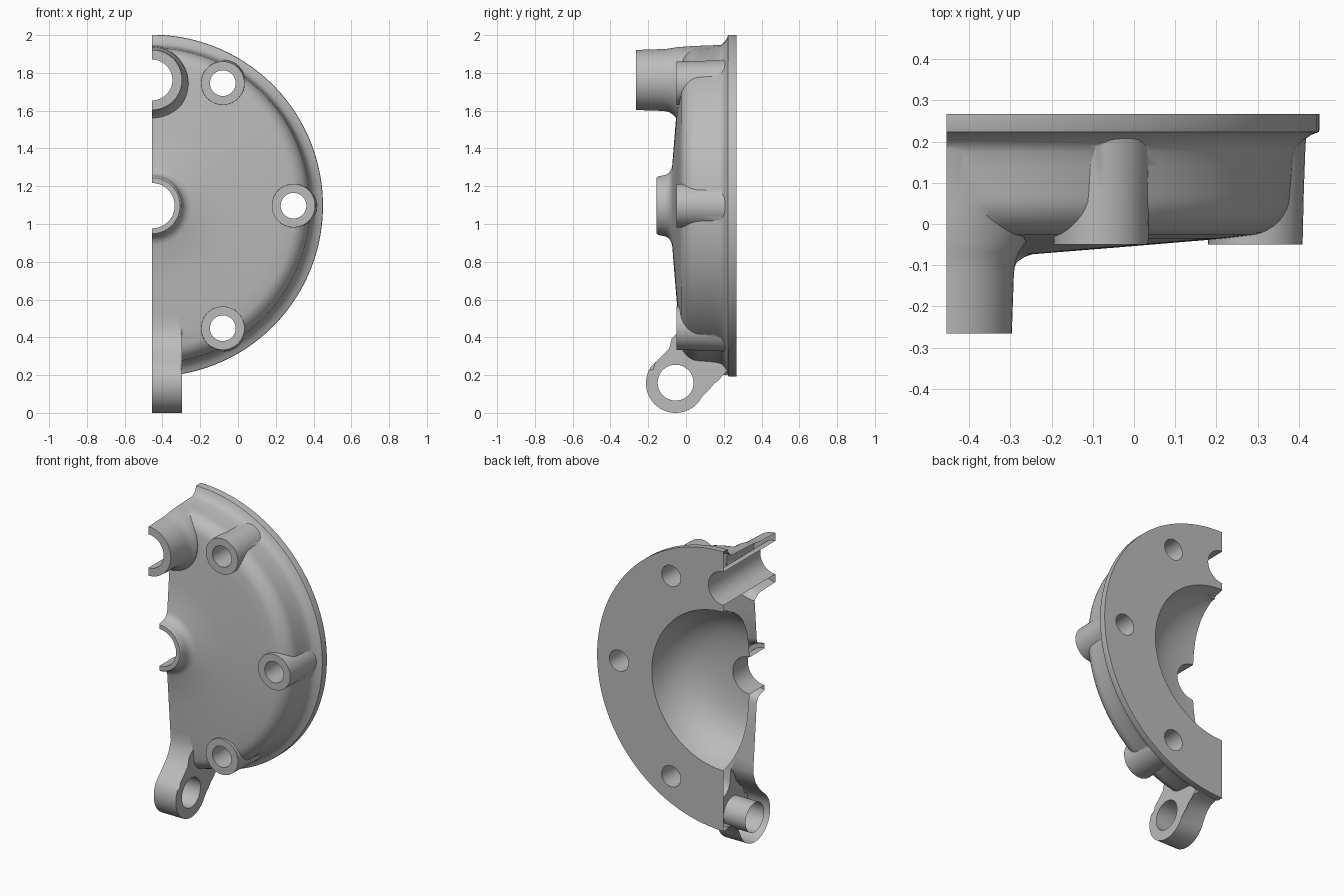
import bpy, bmesh, math

if "Cube" in bpy.data.objects:
    bpy.data.objects.remove(bpy.data.objects["Cube"])

CX, CZ = -0.455, 1.097      # axis of the half disc, also the cut plane
grey = bpy.data.materials.new("cast_grey")
grey.diffuse_color = (0.5, 0.5, 0.5, 1)
grey.use_nodes = True
grey.node_tree.nodes["Principled BSDF"].inputs["Base Color"].default_value = grey.diffuse_color


def make(name, bm):
    bmesh.ops.recalc_face_normals(bm, faces=bm.faces)
    me = bpy.data.meshes.new(name)
    bm.to_mesh(me)
    bm.free()
    ob = bpy.data.objects.new(name, me)
    bpy.context.collection.objects.link(ob)
    me.materials.append(grey)
    return ob


def turned(name, x, z, rings, n=48, along_x=False):
    """Solid turned about the y (or x) direction; rings are (position, radius, z shift)."""
    bm = bmesh.new()
    loops = []
    for p, r, *dz in rings:
        d = dz[0] if dz else 0
        loop = []
        for i in range(n):
            a = (i + 0.5) * math.tau / n
            u, v = x + r * math.cos(a), z + d + r * math.sin(a)
            loop.append(bm.verts.new((p, u, v) if along_x else (u, p, v)))
        loops.append(loop)
    for a, b in zip(loops, loops[1:]):
        for i in range(n):
            bm.faces.new((a[i], a[(i + 1) % n], b[(i + 1) % n], b[i]))
    bm.faces.new(loops[0])
    bm.faces.new(loops[-1])
    return make(name, bm)


def combine(ob, other, op):
    m = ob.modifiers.new(op, 'BOOLEAN')
    m.operation, m.solver, m.object = op, 'EXACT', other
    bpy.context.view_layer.objects.active = ob
    bpy.ops.object.modifier_apply(modifier=m.name)
    bpy.data.objects.remove(other)


# Domed cover with a full rounded shoulder and rear flange
shoulder = [(0.072 - 0.1 * math.cos(a), 0.737 + 0.1 * math.sin(a))
            for a in [math.radians(10 + 10 * i) for i in range(9)]]
cover = turned("cover", CX, CZ, [
    (-0.09, 0.01), (-0.074, 0.2), (-0.058, 0.4), (-0.043, 0.58), (-0.035, 0.68)]
    + shoulder + [
    (0.14, 0.842), (0.175, 0.848), (0.19, 0.854), (0.203, 0.866), (0.216, 0.885),
    (0.223, 0.903), (0.228, 0.905), (0.267, 0.905)], 128)

# Hollow behind the dome
combine(cover, turned("hollow", CX, CZ, [
    (0.30, 0.517), (0.267, 0.513), (0.21, 0.497), (0.16, 0.473), (0.11, 0.436),
    (0.07, 0.39), (0.04, 0.335), (0.02, 0.275), (0.007, 0.2), (0, 0.12), (-0.003, 0.02)], 96),
    'DIFFERENCE')

# Upper pipe and central hub, flared where they meet the face
combine(cover, turned("pipe", CX, 1.7625, [
    (-0.265, 0.159), (-0.12, 0.164), (-0.09, 0.168, -0.002), (-0.068, 0.177, -0.007),
    (-0.045, 0.192, -0.018), (0.04, 0.186, -0.006), (0.2, 0.186)], 64), 'UNION')
combine(cover, turned("hub", CX, CZ, [
    (-0.155, 0.148), (-0.148, 0.155), (-0.108, 0.163), (-0.092, 0.172),
    (-0.08, 0.19), (-0.073, 0.21), (-0.02, 0.21)], 64), 'UNION')

# Bolt bosses
spots = [(CX + 0.749 * math.cos(a), CZ + 0.749 * math.sin(a))
         for a in (math.radians(60), 0, math.radians(-60))]
for x, z in spots:
    combine(cover, turned("boss", x, z, [
        (-0.05, 0.115), (0.08, 0.118), (0.19, 0.122), (0.235, 0.126)]), 'UNION')

# Hinge lug: round eye blending into the lower rim
EY, EZ, ER = -0.055, 0.157, 0.157
outline = [(EY + ER * math.cos(a), EZ + ER * math.sin(a))
           for a in [math.radians(148 + i * 6) for i in range(32)]]
outline += [(0.112, 0.138), (0.136, 0.168), (0.165, 0.189), (0.195, 0.199), (0.235, 0.205),
            (0.22, 0.32), (0.0, 0.46), (-0.036, 0.46), (-0.048, 0.42), (-0.06, 0.385),
            (-0.088, 0.343), (-0.125, 0.304), (-0.163, 0.268)]
bm = bmesh.new()
near = [bm.verts.new((CX - 0.1, y, z)) for y, z in outline]
far = [bm.verts.new((-0.297, y, z)) for y, z in outline]
n = len(outline)
for i in range(n):
    bm.faces.new((near[i], near[(i + 1) % n], far[(i + 1) % n], far[i]))
bm.faces.new(near)
bm.faces.new(far)
rim = [e for e in bm.edges if all(v.co.x > -0.3 for v in e.verts)]
bmesh.ops.bevel(bm, geom=rim, offset=0.018, segments=3, profile=0.5, affect='EDGES')
combine(cover, make("hinge_lug", bm), 'UNION')
combine(cover, turned("lug_eye", EY, 0.16, [(-0.9, 0.095), (0, 0.095)], along_x=True),
        'DIFFERENCE')

# Bores
for x, z, r in [(x, z, 0.068) for x, z in spots] + [(CX, 1.7625, 0.108)]:
    combine(cover, turned("bore", x, z, [(-0.5, r), (0.5, r)]), 'DIFFERENCE')
combine(cover, turned("hub_bore", CX, CZ, [(-0.5, 0.12), (0.1, 0.12)]), 'DIFFERENCE')

# Keep only the right half
bm = bmesh.new()
bmesh.ops.create_cube(bm, size=4)
bmesh.ops.translate(bm, verts=bm.verts, vec=(CX - 2, 0, 1))
combine(cover, make("half_cutter", bm), 'DIFFERENCE')

# The half is an open shell on the cut plane
bm = bmesh.new()
bm.from_mesh(cover.data)
section = [f for f in bm.faces if all(abs(v.co.x - CX) < 1e-4 for v in f.verts)]
bmesh.ops.delete(bm, geom=section, context='FACES')
bm.to_mesh(cover.data)
bm.free()

bpy.ops.object.select_all(action='DESELECT')
cover.select_set(True)
bpy.context.view_layer.objects.active = cover
bpy.ops.object.shade_smooth_by_angle(angle=math.radians(32))
